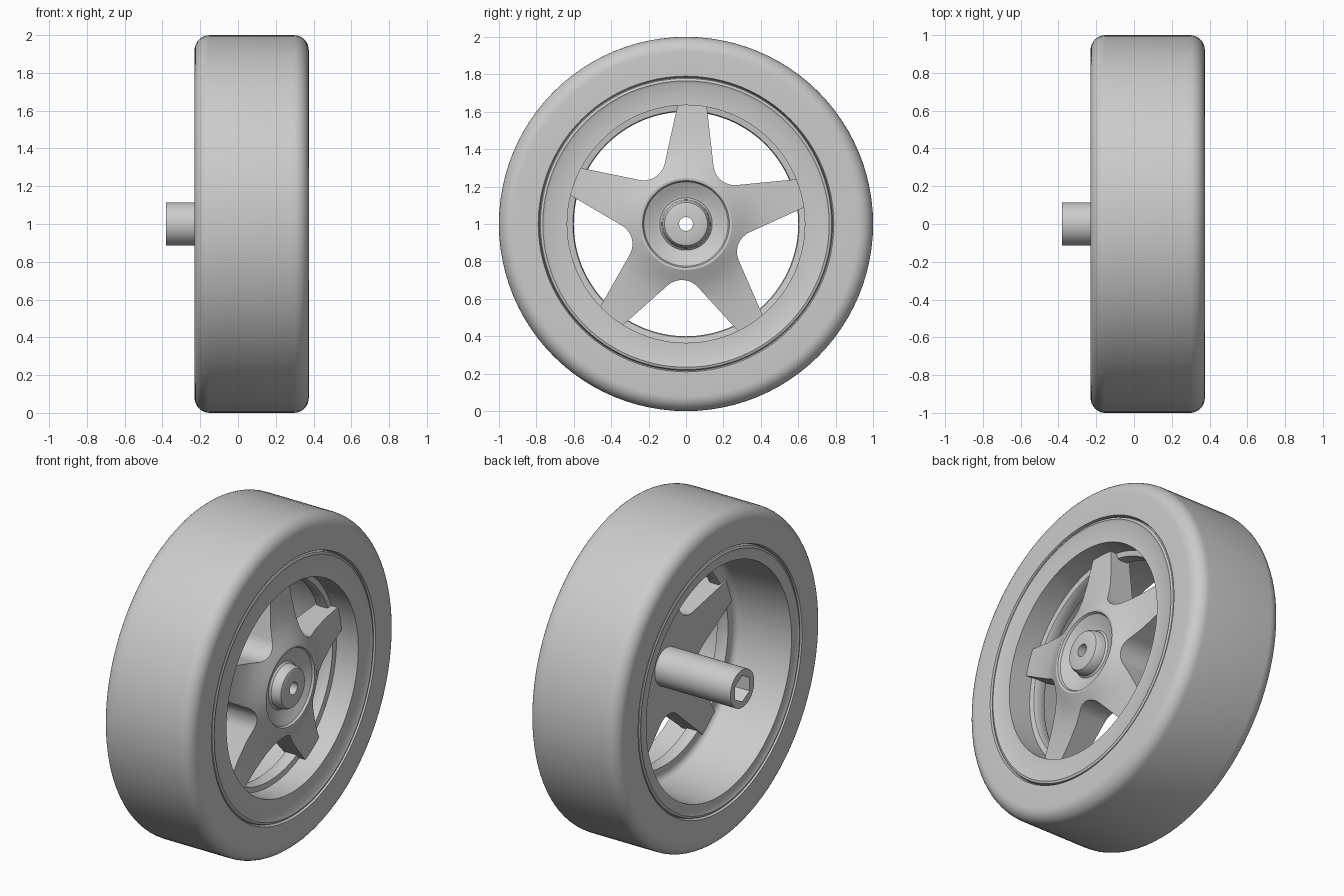
import bpy, bmesh, math
from mathutils import Matrix, Vector

cube = bpy.data.objects.get("Cube")
if cube:
    bpy.data.objects.remove(cube, do_unlink=True)

grey = bpy.data.materials.new("plain grey")
grey.use_nodes = True
grey.diffuse_color = (0.6, 0.6, 0.6, 1)
grey.node_tree.nodes["Principled BSDF"].inputs["Base Color"].default_value = (0.6, 0.6, 0.6, 1)


def finish(name, bm):
    """Turn a bmesh built around the x axis into an object at wheel height."""
    bmesh.ops.remove_doubles(bm, verts=bm.verts, dist=1e-5)
    bmesh.ops.recalc_face_normals(bm, faces=bm.faces)
    mesh = bpy.data.meshes.new(name)
    bm.to_mesh(mesh)
    bm.free()
    mesh.materials.append(grey)
    obj = bpy.data.objects.new(name, mesh)
    obj.location.z = 1
    bpy.context.collection.objects.link(obj)
    return obj


def revolve(name, profile, segments=96, closed=True):
    """Spin (x, radius) points around the x axis."""
    bm = bmesh.new()
    vs = [bm.verts.new((x, 0, r)) for x, r in profile]
    edges = [bm.edges.new(p) for p in zip(vs, vs[1:])]
    if closed:
        edges.append(bm.edges.new((vs[-1], vs[0])))
    bmesh.ops.spin(bm, geom=vs + edges, cent=(0, 0, 0), axis=(1, 0, 0),
                   angle=math.tau, steps=segments)
    return finish(name, bm)


def prism(name, outline, x0, x1):
    """Extrude a (y, z) outline along x."""
    bm = bmesh.new()
    face = bm.faces.new([bm.verts.new((x0, y, z)) for y, z in outline])
    made = bmesh.ops.extrude_face_region(bm, geom=[face])["geom"]
    bmesh.ops.translate(bm, vec=(x1 - x0, 0, 0),
                        verts=[v for v in made if isinstance(v, bmesh.types.BMVert)])
    return finish(name, bm)


def polygon(radius, sides):
    return [(radius * math.sin(math.tau * i / sides), radius * math.cos(math.tau * i / sides))
            for i in range(sides)]


def boolean(target, cutter, operation):
    mod = target.modifiers.new("cut", "BOOLEAN")
    mod.operation, mod.object, mod.solver = operation, cutter, "EXACT"
    select(target)
    bpy.ops.object.modifier_apply(modifier=mod.name)
    bpy.data.objects.remove(cutter, do_unlink=True)


def select(obj):
    bpy.ops.object.select_all(action="DESELECT")
    obj.select_set(True)
    bpy.context.view_layer.objects.active = obj


def arc(cx, cr, radius, start, end, steps=8):
    return [(cx + radius * math.cos(math.radians(start + (end - start) * i / steps)),
             cr + radius * math.sin(math.radians(start + (end - start) * i / steps)))
            for i in range(steps + 1)]


LEFT, RIGHT = -0.23, 0.375

# Tyre with rounded shoulders
tyre = revolve("tyre", [(LEFT, 0.79)] + arc(LEFT + 0.08, 0.92, 0.08, 180, 90)
               + arc(RIGHT - 0.08, 0.92, 0.08, 90, 0)
               + [(RIGHT, 0.79), (RIGHT - 0.03, 0.78), (LEFT + 0.03, 0.78)])

# Rim: grooved edges, deep rear barrel, narrow inner lip that carries the spokes
rim = revolve("rim", [(RIGHT - 0.025, 0.785), (RIGHT - 0.005, 0.778), (RIGHT, 0.765),
                      (RIGHT - 0.008, 0.75), (RIGHT - 0.008, 0.635), (0.22, 0.635),
                      (0.215, 0.605), (0.205, 0.6), (0.15, 0.6), (0.14, 0.605)]
              + arc(0.10, 0.64, 0.04, 0, 90, 5)
              + [(LEFT + 0.008, 0.70), (LEFT + 0.008, 0.75), (LEFT, 0.765),
                 (LEFT + 0.005, 0.778), (LEFT + 0.025, 0.785)])

# Five-armed star outline with rounded valleys
star = []
for k in range(5):
    angle = math.radians(87 + 72 * k)
    arm = [Vector((0.645, -0.076)), Vector((0.645, 0.076))]
    valley = Vector((0.415, 0)) + Vector((0, 0))
    star += [Matrix.Rotation(angle, 2) @ p for p in arm]
    star += [Matrix.Rotation(angle + math.radians(36), 2) @ (valley + Vector(p))
             for p in arc(0, 0, 0.115, 224.35, 135.65, 12)]
spokes = revolve("spokes", [(0.13, 0), (0.13, 0.7), (0.255, 0.7), (0.262, 0.6), (0.272, 0.5),
                            (0.29, 0.4), (0.31, 0.34), (0.335, 0.29), (0.35, 0.26),
                            (0.357, 0.245), (0.355, 0.232), (0.342, 0.225), (0.33, 0.2),
                            (0.31, 0.16), (0.305, 0.14), (0.315, 0.13), (0.355, 0.125),
                            (0.37, 0.115), (0.375, 0.1), (0.375, 0)], closed=False)
boolean(spokes, prism("star", star, 0, 0.5), "INTERSECT")

# Axle sleeve with a hexagonal socket
axle = revolve("axle_sleeve", [(-0.38, 0), (-0.38, 0.115), (0.2, 0.115), (0.2, 0)],
               segments=64, closed=False)
boolean(axle, prism("socket", polygon(0.08, 6), -0.5, 0.16), "DIFFERENCE")

# Bolt hole through hub and sleeve
for part in (axle, spokes):
    boolean(part, prism("bore", polygon(0.037, 32), -0.6, 0.6), "DIFFERENCE")

for part in (tyre, rim, spokes, axle):
    select(part)
    bpy.ops.object.shade_smooth_by_angle(angle=math.radians(32))
